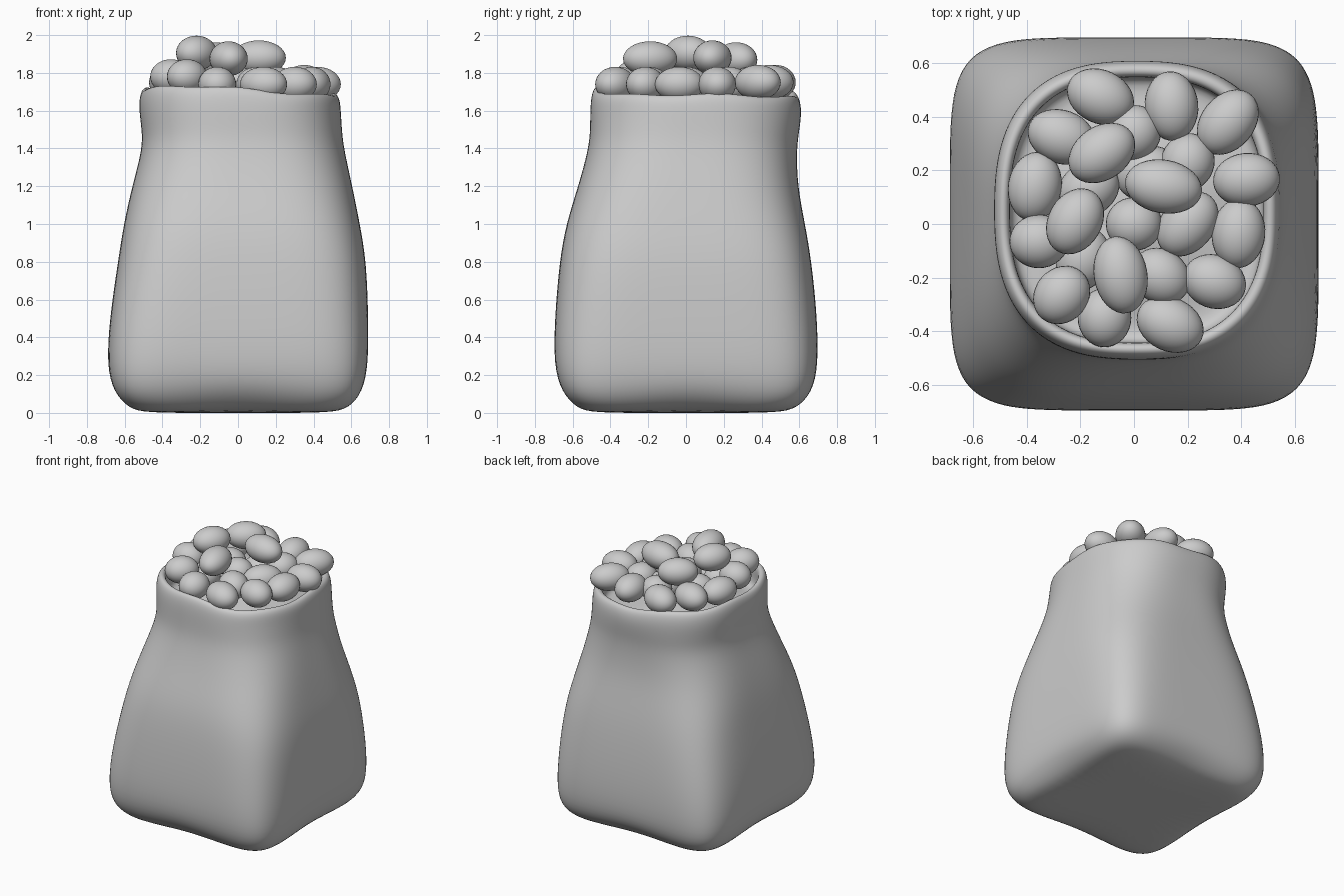
import bpy, bmesh
from math import sin, cos, pi, radians

cube = bpy.data.objects.get("Cube")
if cube:
    bpy.data.objects.remove(cube, do_unlink=True)

# One plain grey for everything
grey = bpy.data.materials.new("light_grey")
grey.use_nodes = True
colour = (0.6, 0.6, 0.6, 1)
grey.diffuse_color = colour
grey.node_tree.nodes["Principled BSDF"].inputs["Base Color"].default_value = colour


def add_object(name, bm):
    mesh = bpy.data.meshes.new(name)
    bmesh.ops.recalc_face_normals(bm, faces=bm.faces)
    for f in bm.faces:
        f.smooth = True
    bm.to_mesh(mesh)
    bm.free()
    mesh.materials.append(grey)
    obj = bpy.data.objects.new(name, mesh)
    bpy.context.collection.objects.link(obj)
    return obj


# Sack outline: height, left, right, front, back extents, squareness
OUTER = [
    (0.00, -.50, .50, -.50, .50, 7),
    (0.02, -.58, .59, -.58, .59, 8),
    (0.10, -.66, .66, -.66, .67, 8),
    (0.25, -.695, .69, -.70, .70, 6.5),
    (0.50, -.68, .69, -.695, .695, 5.5),
    (0.80, -.635, .68, -.67, .665, 4.5),
    (1.00, -.605, .645, -.635, .63, 3.8),
    (1.20, -.56, .605, -.57, .59, 3.2),
    (1.40, -.505, .56, -.515, .585, 2.8),
    (1.50, -.51, .55, -.507, .60, 2.7),
    (1.60, -.525, .545, -.507, .612, 2.6),
    (1.67, -.52, .54, -.50, .605, 2.6),
]
# Rim and inside wall: height and inset from the last outline
INNER = [(1.705, .02), (1.70, .05), (1.66, .06), (1.55, .05), (1.53, .12), (1.58, .30)]
SEGMENTS = 48


def ring(bm, z, x0, x1, y0, y1, n):
    verts = []
    for i in range(SEGMENTS):
        t = 2 * pi * i / SEGMENTS
        c, s = cos(t), sin(t)
        r = (abs(c) ** n + abs(s) ** n) ** (-1 / n)
        # The mouth is wavy and tilts up towards one front corner
        k = max(0, (z - 1.45) / 0.25)
        wave = k * (-.022 * c - .012 * s + .009 * sin(3 * t + 1) + .006 * sin(7 * t))
        # Bottom edges lift slightly between the corners
        lift = .025 * cos(2 * t) ** 2 if 0 < z < .2 else 0
        verts.append(bm.verts.new(((x0 + x1) / 2 + r * c * (x1 - x0) / 2,
                                   (y0 + y1) / 2 + r * s * (y1 - y0) / 2,
                                   z + wave + lift)))
    return verts


bm = bmesh.new()
rings = [ring(bm, *row) for row in OUTER]
_, x0, x1, y0, y1, n = OUTER[-1]
rings += [ring(bm, z, x0 + d, x1 - d, y0 + d, y1 - d, n) for z, d in INNER]
for a, b in zip(rings, rings[1:]):
    for i in range(SEGMENTS):
        j = (i + 1) % SEGMENTS
        bm.faces.new((a[i], a[j], b[j], b[i]))
# Close the base and the filling with fans
for loop, z in ((rings[0], 0), (rings[-1], 1.62)):
    mid = bm.verts.new((0, 0, z))
    for i in range(SEGMENTS):
        bm.faces.new((loop[i], loop[(i + 1) % SEGMENTS], mid))
sack = add_object("sack", bm)
sub = sack.modifiers.new("smooth", "SUBSURF")
sub.levels = sub.render_levels = 2

# Beans: x, y, height, turn in degrees, half length
BEANS = [
    (-.12, .265, 1.87, 35, .135), (.11, .14, 1.88, -10, .145),
    (-.22, .01, 1.905, 60, .13), (-.05, -.19, 1.875, 100, .145),
    (-.125, .475, 1.75, -25, .13), (.14, .44, 1.75, 95, .13),
    (.35, .38, 1.75, 50, .135), (-.27, .325, 1.75, -20, .13),
    (-.37, .14, 1.75, 80, .13), (.42, .165, 1.74, 5, .125),
    (.39, -.035, 1.74, 85, .13), (-.355, -.065, 1.78, 0, .11),
    (-.27, -.265, 1.78, 50, .115), (-.11, -.35, 1.74, 90, .11),
    (.135, -.375, 1.74, -25, .13), (.3, -.215, 1.74, -20, .12),
    (.2, 0, 1.74, 50, .135), (0, 0, 1.74, 0, .105),
    (.1, -.195, 1.74, -40, .115), (.2, .23, 1.74, 70, .11),
    (0, .34, 1.74, 60, .105), (-.17, .13, 1.72, 30, .12),
    (-.19, -.13, 1.7, 70, .12), (.05, .19, 1.7, 20, .12),
]
for number, (x, y, z, turn, half) in enumerate(BEANS, 1):
    bm = bmesh.new()
    bmesh.ops.create_uvsphere(bm, u_segments=32, v_segments=16, radius=1)
    bean = add_object(f"bean_{number:02d}", bm)
    bean.scale = (half, .1, .092)
    bean.location = (x, y, z)
    bean.rotation_euler.z = radians(turn)
